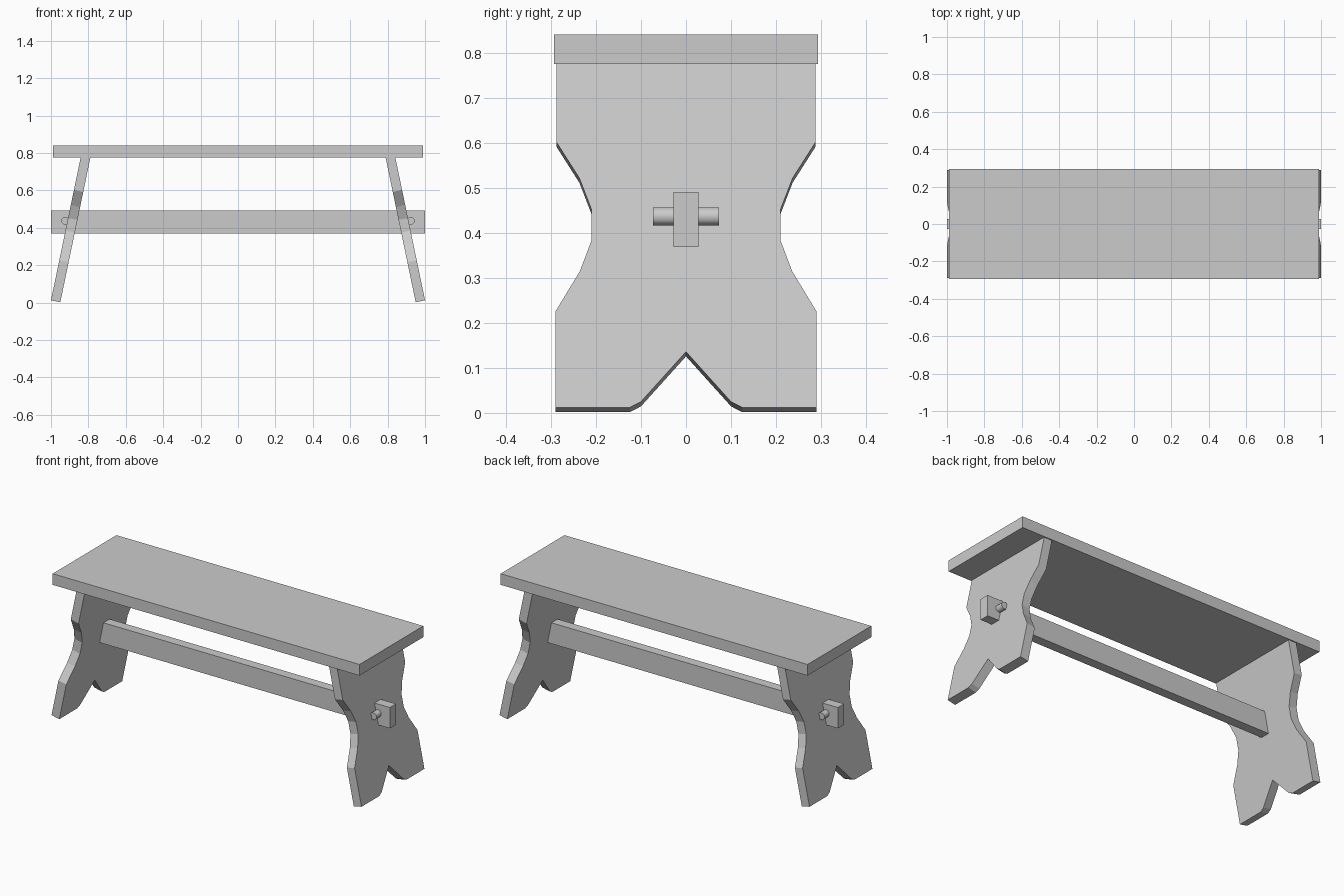
import bpy, bmesh, math
from mathutils import Matrix

if "Cube" in bpy.data.objects:
    bpy.data.objects.remove(bpy.data.objects["Cube"])


def finish(name, bm):
    bmesh.ops.recalc_face_normals(bm, faces=bm.faces)
    mesh = bpy.data.meshes.new(name)
    bm.to_mesh(mesh)
    bm.free()
    ob = bpy.data.objects.new(name, mesh)
    bpy.context.collection.objects.link(ob)
    return ob


def box(name, size, center):
    bm = bmesh.new()
    bmesh.ops.create_cube(bm, size=1, matrix=Matrix.Translation(center) @ Matrix.Diagonal((*size, 1)))
    return finish(name, bm)


# Half outline of a leg board (y, z on its outer face), from notch apex to top
HALF = [(0, .136), (.10, .025), (.125, .012), (.29, .012), (.29, .226), (.236, .315),
        (.21, .384), (.21, .452), (.237, .522), (.288, .602), (.288, .785)]
OUTLINE = HALF + [(-y, z) for y, z in reversed(HALF[1:])]
TILT = math.atan(0.208)
THICK = 0.051


def leg(name, side):
    bm = bmesh.new()
    outer, inner = [], []
    for y, z in OUTLINE:
        x = 1.0 - (z - .012) * math.tan(TILT)
        outer.append(bm.verts.new((side * x, y, z)))
        inner.append(bm.verts.new((side * (x - THICK * math.cos(TILT)), y, z - THICK * math.sin(TILT))))
    bm.faces.new(outer)
    bm.faces.new(inner[::-1])
    n = len(outer)
    for i in range(n):
        j = (i + 1) % n
        bm.faces.new((outer[i], inner[i], inner[j], outer[j]))
    return finish(name, bm)


def peg(name, x):
    bm = bmesh.new()
    m = Matrix.Translation((x, 0, .437)) @ Matrix.Rotation(math.pi / 2, 4, 'X') @ Matrix.Rotation(math.pi / 8, 4, 'Z')
    bmesh.ops.create_cone(bm, cap_ends=True, segments=8, radius1=.0215, radius2=.0215, depth=.146, matrix=m)
    ob = finish(name, bm)
    bpy.ops.object.select_all(action='DESELECT')
    ob.select_set(True)
    bpy.context.view_layer.objects.active = ob
    bpy.ops.object.shade_smooth_by_angle(angle=math.radians(50))


# Seat plank and the stretcher through both legs
box("seat", (1.98, .588, .065), (0, 0, .8085))
box("stretcher", (2.0, .056, .122), (0, 0, .43))

# Splayed legs and locking pegs
for label, side in (("left", -1), ("right", 1)):
    leg(label + "_leg", side)
    peg(label + "_peg", side * .924)
